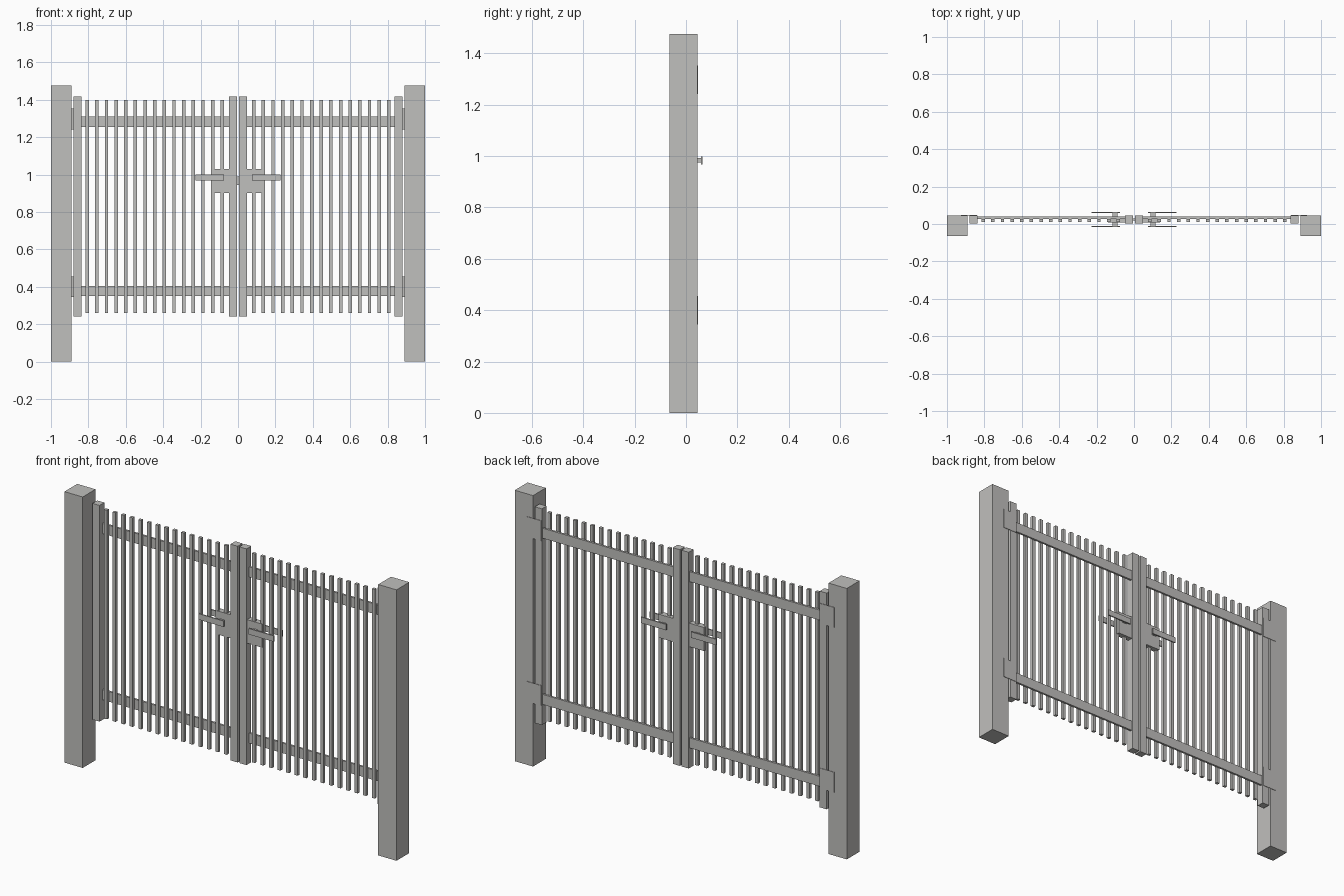
import bpy

if "Cube" in bpy.data.objects:
    bpy.data.objects.remove(bpy.data.objects["Cube"])

# One flat warm-grey colour for the whole gate
grey = bpy.data.materials.new("warm grey metal")
grey.diffuse_color = (0.53, 0.525, 0.51, 1)
grey.use_nodes = True
grey.node_tree.nodes["Principled BSDF"].inputs["Base Color"].default_value = grey.diffuse_color


def boxes(name, specs):
    """One object from several boxes given as (x0, x1, y0, y1, z0, z1)."""
    verts, faces = [], []
    for x0, x1, y0, y1, z0, z1 in specs:
        n = len(verts)
        verts += [(x, y, z) for z in (z0, z1)
                  for x, y in ((x0, y0), (x1, y0), (x1, y1), (x0, y1))]
        quads = ((0, 3, 2, 1), (4, 5, 6, 7), (0, 1, 5, 4),
                 (1, 2, 6, 5), (2, 3, 7, 6), (3, 0, 4, 7))
        faces += [tuple(n + i for i in q) for q in quads]
    mesh = bpy.data.meshes.new(name)
    mesh.from_pydata(verts, [], faces)
    mesh.materials.append(grey)
    ob = bpy.data.objects.new(name, mesh)
    bpy.context.collection.objects.link(ob)
    return ob


def mirrored(name, specs):
    """Build the right-hand part and mirror it to the left leaf."""
    boxes(name, specs).modifiers.new("Mirror", 'MIRROR')


# Gate posts
mirrored("gate_post", [(0.89, 1.0, -0.065, 0.045, 0, 1.475)])

# Leaf frame: meeting stile, hinge stile and two rails behind the pickets
mirrored("meeting_stile", [(0.005, 0.048, 0.004, 0.045, 0.24, 1.417)])
mirrored("hinge_stile", [(0.837, 0.879, 0.004, 0.045, 0.24, 1.417)])
mirrored("rails", [(0.046, 0.839, 0.028, 0.039, z, z + 0.055)
                   for z in (0.35, 1.255)])

# Fifteen slim pickets per leaf
mirrored("pickets", [(x - 0.009, x + 0.009, 0.012, 0.028, 0.26, 1.398)
                     for x in (0.084 + 0.0516 * i for i in range(15))])

# Hinge plates on the back, bridging stile and post
mirrored("hinges", [(0.84, 0.925, 0.045, 0.0475, z, z + 0.11)
                    for z in (0.345, 1.242)])

# Lock case, handle stems and lever handles on both faces
mirrored("lock_case", [(0.046, 0.138, 0.009, 0.041, 0.902, 1.03)])
mirrored("handle_stem", [(0.088, 0.114, -0.010, 0.060, 0.974, 0.992)])
mirrored("lever_handles", [(0.075, 0.227, y, y + 0.007, 0.967, 0.999)
                           for y in (-0.017, 0.058)])

# Latch bolt across the gap between the leaves
boxes("latch_bolt", [(-0.006, 0.006, 0.018, 0.030, 0.945, 0.99)])
